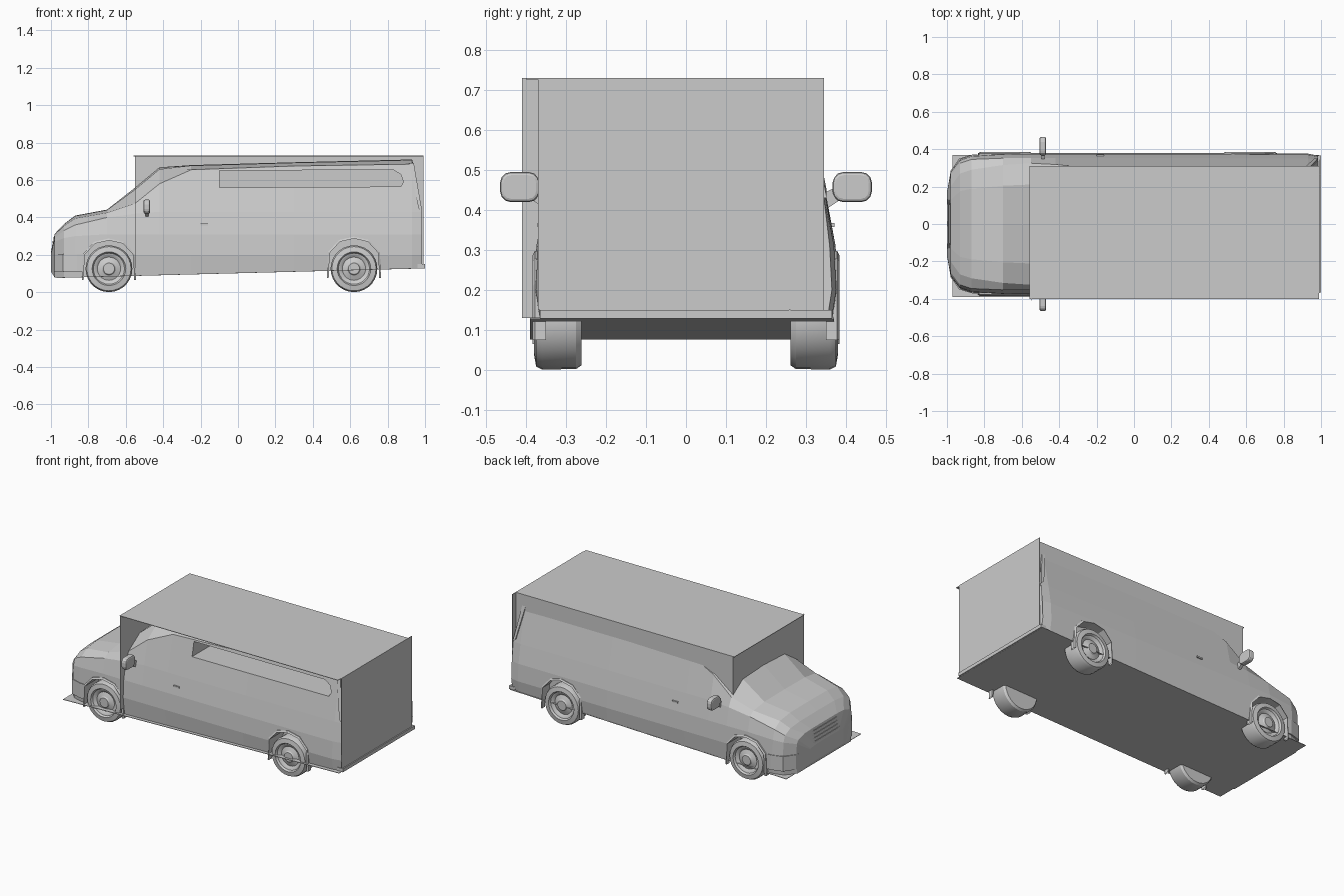
import bpy, bmesh, math
from mathutils import Vector

if "Cube" in bpy.data.objects:
    bpy.data.objects.remove(bpy.data.objects["Cube"])


def add_mesh(name, verts, faces, smooth=None):
    me = bpy.data.meshes.new(name)
    bm = bmesh.new()
    vs = [bm.verts.new(v) for v in verts]
    for f in faces:
        bm.faces.new([vs[i] for i in f])
    bmesh.ops.remove_doubles(bm, verts=bm.verts, dist=1e-5)
    bmesh.ops.recalc_face_normals(bm, faces=bm.faces)
    bm.to_mesh(me)
    bm.free()
    ob = bpy.data.objects.new(name, me)
    bpy.context.collection.objects.link(ob)
    if smooth:
        bpy.ops.object.select_all(action='DESELECT')
        bpy.context.view_layer.objects.active = ob
        ob.select_set(True)
        bpy.ops.object.shade_smooth_by_angle(angle=math.radians(smooth))
    return ob


def prism(name, pts, axis, a, b):
    """Extrude a 2D outline along axis (0=x, 1=y, 2=z) from a to b."""
    n = len(pts)
    verts = []
    for h in (a, b):
        for p in pts:
            v = list(p)
            v.insert(axis, h)
            verts.append(v)
    faces = [range(n), range(n, 2 * n)]
    faces += [(i, (i + 1) % n, n + (i + 1) % n, n + i) for i in range(n)]
    return add_mesh(name, verts, faces)


def box(name, x0, x1, y0, y1, z0, z1):
    return prism(name, [(x0, y0), (x1, y0), (x1, y1), (x0, y1)], 2, z0, z1)


def cut(ob, cutter):
    m = ob.modifiers.new('cut', 'BOOLEAN')
    m.operation = 'DIFFERENCE'
    m.solver = 'EXACT'
    m.object = cutter
    cutter.hide_render = True
    cutter.hide_set(True)


def floor_z(x):
    return 0.08 + 0.026 * (x + 0.95)


# Body: stations of x, width, shoulder z, belt y/z, roof edge y/z, top z
stations = [
    (-1.0, .17, .20, .165, .205, .12, .21, .212),
    (-.98, .28, .27, .26, .29, .20, .308, .312),
    (-.93, .345, .29, .325, .33, .27, .355, .365),
    (-.87, .367, .30, .345, .36, .29, .395, .41),
    (-.70, .378, .31, .352, .40, .315, .425, .442),
    (-.55, .38, .31, .352, .42, .325, .475, .56),
    (-.42, .38, .31, .352, .43, .318, .58, .668),
    (-.25, .38, .31, .352, .43, .302, .655, .68),
    (.30, .38, .31, .352, .43, .300, .675, .695),
    (.93, .376, .31, .350, .43, .298, .685, .71),
    (.985, .365, .31, .345, .43, .295, .683, .705),
]
verts, faces = [], []
for i, (x, w, zs, yb, zb, ye, ze, zt) in enumerate(stations):
    low = .11 if i == 0 else floor_z(x)
    half = [(w * .97, low), (w, min(.2, zs - .03)), (w * .985, zs),
            (yb, zb), (ye, ze), (ye * .65, zt - .12 * (zt - ze)), (0, zt)]
    ring = half + [(-y, z) for y, z in reversed(half[:-1])]
    verts += [(min(x, .985 - .19 * max(0, z - .43)), y, z) for y, z in ring]
n = len(ring)
for s in range(len(stations) - 1):
    for j in range(n):
        k = (j + 1) % n
        faces.append((s * n + j, s * n + k, (s + 1) * n + k, (s + 1) * n + j))
faces += [range(n), range((len(stations) - 1) * n, len(stations) * n)]
body = add_mesh('van_body', verts, faces)

# Open side window along the cargo bay, only on the -y side
cut(body, prism('window_cutter', [(-.10, .56), (.87, .565), (.885, .59), (.87, .63),
                                  (.83, .655), (-.10, .65)], 1, -.5, .285))

# Wheel arches, faceted lips and wheels
arch = [(-.135, -.06), (-.13, .075), (-.075, .135), (0, .152),
        (.075, .135), (.13, .075), (.135, -.06)]
tyre = [(.0, .262), (.115, .262), (.124, .275), (.125, .36), (.118, .375), (.09, .38),
        (.083, .368), (.075, .366), (.062, .356), (.036, .366), (.03, .374), (0, .376)]
SEG = 28
for end, cx, lift in (('front', -.69, 0), ('rear', .62, .01)):
    for side, s in (('left', 1), ('right', -1)):
        nm = f'{end}_{side}'
        inner = [(cx + x, .125 + lift + z) for x, z in arch]
        outer = [(cx + x * 1.07, .125 + lift + (z * 1.07 if z > 0 else z)) for x, z in arch]
        opening = [(inner[0][0], 0)] + inner + [(inner[-1][0], 0)]
        cut(body, prism(nm + '_arch_cutter', opening, 1, s * .24, s * .5))
        m = len(inner)
        v = []
        for y, pts in ((.35, inner), (.384, inner), (.378, outer), (.35, outer)):
            v += [(x, s * y, z) for x, z in pts]
        f = [(r * m + i, r * m + i + 1, ((r + 1) % 4) * m + i + 1, ((r + 1) % 4) * m + i)
             for r in range(4) for i in range(m - 1)]
        add_mesh(nm + '_arch_lip', v, f)
        v, f = [], []
        for r, y in tyre:
            for i in range(SEG):
                a = 2 * math.pi * i / SEG
                v.append((cx + r * math.cos(a), s * y, .126 + r * math.sin(a)))
        for t in range(1, len(tyre) - 2):
            for i in range(SEG):
                k = (i + 1) % SEG
                f.append((t * SEG + i, t * SEG + k, (t + 1) * SEG + k, (t + 1) * SEG + i))
        f += [range(SEG, 2 * SEG), range((len(tyre) - 2) * SEG, (len(tyre) - 1) * SEG)]
        add_mesh(nm + '_wheel', v, f, 30)

# Flat cargo box panels around the body
T = .003
box('box_roof', -.56, .99, -.40, .31, .73 - T, .73)
box('box_side_wall', -.55, .99, .31 - T, .31, .14, .73)
box('box_partition', -.552, -.549, -.41, .31, .13, .73)
box('box_rear_panel', .99, .993, -.37, .345, .15, .73)
prism('floor_plate', [(-.97, floor_z(-.97) - T), (.99, floor_z(.99) - T),
                      (.99, floor_z(.99)), (-.97, floor_z(-.97))], 1, -.39, .37)

# Rear bumper strip, tow eye and tall tail lights
box('rear_bumper', .96, 1.0, -.365, .365, .128, .15)
eye = [(.26 + .011 * math.cos(i * math.pi / 6), .14 + .011 * math.sin(i * math.pi / 6))
       for i in range(12)]
prism('tow_eye', eye, 0, .985, 1.0)
for side, s in (('left', 1), ('right', -1)):
    v = [(x, s * (y + d), z) for d in (0, .012)
         for x, y, z in ((.915, .292, .69), (.94, .292, .69), (.985, .34, .43), (.965, .34, .45))]
    add_mesh(side + '_tail_light', v, [(0, 1, 2, 3), (4, 5, 6, 7), (0, 1, 5, 4),
                                       (1, 2, 6, 5), (2, 3, 7, 6), (3, 0, 4, 7)])

# Wing mirrors and door handles
for side, s in (('left', 1), ('right', -1)):
    head = []
    for cy, cz, a0 in ((.439, .469, 0), (.393, .469, 90), (.393, .446, 180), (.439, .446, 270)):
        for i in range(4):
            a = math.radians(a0 + 30 * i)
            head.append((s * (cy + .026 * math.cos(a)), cz + .026 * math.sin(a)))
    mirror = prism(side + '_mirror', head, 0, -.505, -.47)
    b = mirror.modifiers.new('round', 'BEVEL')
    b.width = .008
    b.segments = 2
    prism(side + '_mirror_arm', [(s * .34, .44), (s * .34, .395), (s * .355, .405),
                                 (s * .385, .425), (s * .37, .455)], 0, -.495, -.478)
    box(side + '_door_handle', -.20, -.16, s * .355, s * .372, .358, .368)

# Curved grille slats and bumper edge wrapped round the nose
def nose_strip(name, pts, z, h, depth):
    p = [(x, y) for x, y in pts] + [(x, -y) for x, y in reversed(pts)]
    prism(name, p + [(x + depth, y) for x, y in reversed(p)], 2, z, z + h)


for i in range(4):
    z = .222 + .021 * i
    o = .2 * (z - .222)
    nose_strip(f'grille_slat_{i}', [(-.976 + o, .255), (-.99 + o, .19), (-.999 + o, .10)],
               z, .011, .03)
nose_strip('front_bumper', [(-.86, .372), (-.935, .35), (-.98, .285), (-1.0, .16)],
           .11, .095, .03)
